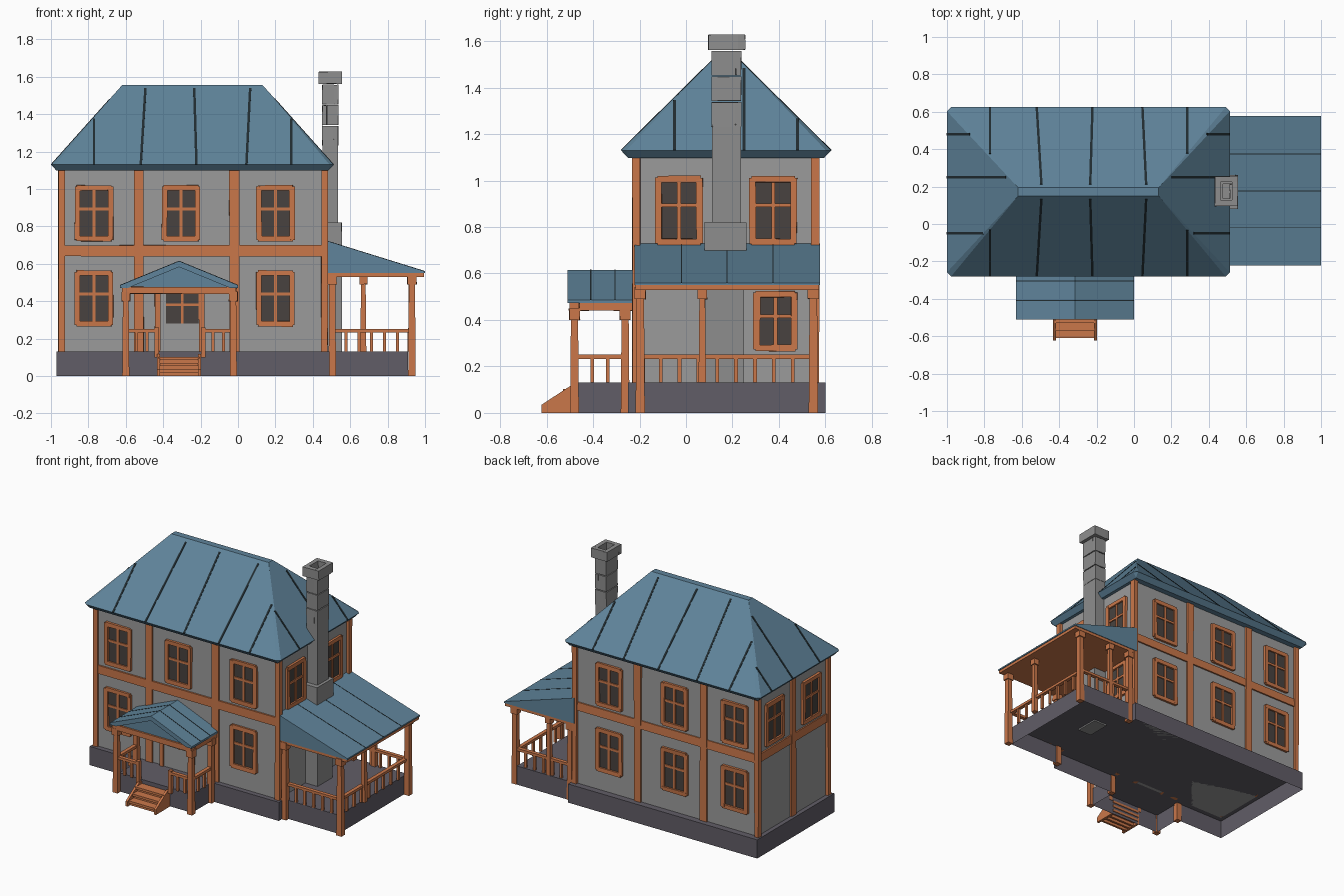
import bpy, bmesh, random
from math import radians
from mathutils import Vector, Matrix

if "Cube" in bpy.data.objects:
    bpy.data.objects.remove(bpy.data.objects["Cube"])
random.seed(4)

def mat(name, r, g, b):
    m = bpy.data.materials.new(name)
    m.diffuse_color = (r, g, b, 1)
    m.use_nodes = True
    m.node_tree.nodes["Principled BSDF"].inputs["Base Color"].default_value = m.diffuse_color
    return m

WOOD = mat("wood", 0.59, 0.185, 0.068)
ROOF = mat("roof_blue", 0.115, 0.23, 0.325)
SEAM = mat("seam_dark", 0.015, 0.025, 0.03)
BASE = mat("base_grey", 0.12, 0.11, 0.135)
GLASS = mat("glass_dark", 0.065, 0.055, 0.05)
PLASTER = mat("plaster_grey", 0.33, 0.33, 0.33)
STONE = mat("stone_grey", 0.27, 0.27, 0.27)
I = Matrix.Identity(4)

def finish(name, bm, m, recalc=True):
    if recalc:
        bmesh.ops.recalc_face_normals(bm, faces=bm.faces[:])
    me = bpy.data.meshes.new(name)
    bm.to_mesh(me)
    bm.free()
    me.materials.append(m)
    ob = bpy.data.objects.new(name, me)
    bpy.context.collection.objects.link(ob)
    return ob

def hull(name, pts, m):
    bm = bmesh.new()
    vs = [bm.verts.new(p) for p in pts]
    bmesh.ops.convex_hull(bm, input=vs)
    bmesh.ops.dissolve_limit(bm, angle_limit=0.01, verts=bm.verts[:], edges=bm.edges[:])
    return finish(name, bm, m)

# several boxes (x0,x1,y0,y1,z0,z1) in one object, optionally hand-hewn by jitter
def boxes(name, spans, m, mx=I, jit=0.0):
    bm = bmesh.new()
    for x0, x1, y0, y1, z0, z1 in spans:
        vs = bmesh.ops.create_cube(bm, size=1)["verts"]
        for v in vs:
            c = Vector((x0 if v.co.x < 0 else x1, y0 if v.co.y < 0 else y1, z0 if v.co.z < 0 else z1))
            c += Vector([random.uniform(-jit, jit) for _ in range(3)])
            v.co = mx @ c
    return finish(name, bm, m)

def beam(name, p0, p1, w, h, m):
    p0, p1 = Vector(p0), Vector(p1)
    d = p1 - p0
    bm = bmesh.new()
    mx = Matrix.Translation((p0 + p1) / 2) @ d.to_track_quat('Y', 'Z').to_matrix().to_4x4() @ Matrix.Diagonal((w, d.length, h, 1))
    bmesh.ops.create_cube(bm, size=1, matrix=mx)
    return finish(name, bm, m)

# foundation under house and both porches: a skirt with a floor, open below
foot = [(-0.97, 0.6), (-0.97, -0.25), (-0.59, -0.25), (-0.59, -0.465), (-0.03, -0.465), (-0.03, -0.25),
        (0.49, -0.25), (0.49, -0.19), (0.91, -0.19), (0.91, 0.565), (0.49, 0.565), (0.49, 0.6)]
bm = bmesh.new()
lo, hi = [[bm.verts.new((x, y, z)) for x, y in foot] for z in (0, 0.13)]
bm.faces.new(hi)
for i in range(len(foot)):
    j = (i + 1) % len(foot)
    bm.faces.new((lo[i], lo[j], hi[j], hi[i]))
finish("foundation", bm, BASE, recalc=False)

# walls and timber framing
boxes("walls", [(-0.94, 0.46, -0.215, 0.555, 0.13, 1.12)], PLASTER)
posts = [(x - 0.017, x + 0.017, y - 0.017, y + 0.017, 0.13, 1.11) for x in (-0.943, 0.463) for y in (-0.214, 0.556)]
boxes("corner_timbers", posts, WOOD, jit=0.002)
mids = [(x - 0.026, x + 0.026, y - 0.012, y + 0.012, 0.13, 1.11) for x in (-0.53, -0.02) for y in (-0.214, 0.554)]
mids += [(x - 0.012, x + 0.012, 0.145, 0.195, 0.13, 1.11) for x in (-0.94, 0.46)]
boxes("wall_timbers", mids, WOOD, jit=0.002)
boxes("floor_band", [(-0.94, 0.46, y - 0.01, y + 0.01, 0.64, 0.70) for y in (-0.214, 0.554)] +
      [(x - 0.01, x + 0.01, -0.21, 0.55, 0.64, 0.70) for x in (-0.94, 0.46)], WOOD, jit=0.002)

# windows: local x along the wall, -y outward
SIDES = {"front": ((0, -0.215, 0), 0), "right": ((0.46, 0, 0), 90),
         "back": ((0, 0.555, 0), 180), "left": ((-0.94, 0, 0), -90)}

def window(side, u, z0, w=0.205, h=0.30):
    loc, a = SIDES[side]
    mx = Matrix.Translation(loc) @ Matrix.Rotation(radians(a), 4, 'Z')
    if side in ("back", "left"):
        u = -u
    a0, a1, z1, t = u - w / 2, u + w / 2, z0 + h, 0.028
    boxes(side + "_window_frame", [(a0, a0 + t, -0.016, 0.01, z0 + .008, z1 - .008), (a1 - t, a1, -0.016, 0.01, z0 + .008, z1 - .008),
          (a0 + .01, a1 - .01, -0.016, 0.01, z0, z0 + t), (a0 + .01, a1 - .01, -0.016, 0.01, z1 - t, z1)], WOOD, mx, 0.002)
    zc = z0 + h * 0.58
    boxes(side + "_window_bars", [(u - 0.008, u + 0.008, -0.011, 0.01, z0 + t, z1 - t),
          (a0 + t, a1 - t, -0.011, 0.01, zc - 0.008, zc + 0.008)], WOOD, mx)
    boxes(side + "_window_glass", [(a0 + 0.01, a1 - 0.01, -0.004, 0.01, z0 + 0.01, z1 - 0.01)], GLASS, mx)

for x in (-0.77, -0.305, 0.20):
    window("front", x, 0.72)
    window("back", x, 0.72)
    window("back", x, 0.265)
    if x != -0.305:
        window("front", x, 0.265)
for y in (-0.03, 0.375):
    window("right", y, 0.72)
    window("left", y, 0.72)
window("right", 0.385, 0.265, 0.19, 0.26)

# front door
boxes("door", [(-0.42, -0.21, -0.222, -0.20, 0.13, 0.50)], PLASTER)
boxes("door_frame", [(-0.445, -0.415, -0.232, -0.20, 0.13, 0.52), (-0.21, -0.18, -0.232, -0.20, 0.13, 0.52),
                     (-0.445, -0.18, -0.232, -0.20, 0.50, 0.53)], WOOD, jit=0.002)
boxes("door_glass", [(-0.385, -0.21, -0.226, -0.21, 0.28, 0.48)], GLASS)
boxes("door_bars", [(-0.304, -0.291, -0.23, -0.21, 0.28, 0.48), (-0.385, -0.21, -0.23, -0.21, 0.375, 0.388)], WOOD)

# hip roof with chamfered eave corners
X0, X1, Y0, Y1, ZE, ZR, c = -1.0, 0.512, -0.28, 0.625, 1.13, 1.555, 0.022
RX, RY = 0.38, 0.43
eave = []
for x, sx in ((X0, 1), (X1, -1)):
    for y, sy in ((Y0, 1), (Y1, -1)):
        eave += [(x + c * sx, y, ZE), (x, y + c * sy, ZE), (x + sx * 0.03, y + sy * 0.03, 1.098)]
hull("hip_roof", eave + [(x, y, ZR) for x in (X0 + RX, X1 - RX) for y in (0.15, 0.195)], ROOF)
for x, lean in ((-0.77, 0), (-0.52, 0.025), (-0.222, -0.012), (0.045, 0.02), (0.284, 0)):
    t = min(1, (x - X0) / RX, (X1 - x) / RX) * 0.96
    beam("front_roof_seam", (x, Y0, ZE), (x + lean, Y0 + RY * t, ZE + 0.425 * t), 0.013, 0.004, SEAM)
    beam("back_roof_seam", (x, Y1, ZE), (x + lean, Y1 - RY * t, ZE + 0.425 * t), 0.013, 0.004, SEAM)
for y in (-0.05, 0.25, 0.48):
    t = min((y - Y0) / RY, (Y1 - y) / RY) * 0.95
    beam("left_roof_seam", (X0, y, ZE), (X0 + RX * t, y, ZE + 0.425 * t), 0.013, 0.004, SEAM)
    beam("right_roof_seam", (X1, y, ZE), (X1 - RX * t, y, ZE + 0.425 * t), 0.013, 0.004, SEAM)

# chimney: lower stack, shaft, block courses and hollow cap
boxes("chimney_stack", [(0.45, 0.555, 0.085, 0.25, 0.12, 0.60)], STONE)
boxes("chimney_foot", [(0.44, 0.555, 0.08, 0.26, 0.55, 0.82)], STONE, jit=0.002)
boxes("chimney_shaft", [(0.452, 0.535, 0.112, 0.236, 0.80, 1.24)], STONE)

def ring(x0, x1, y0, y1, z0, z1, t, flip):
    e, f = (0, t) if flip else (t, 0)
    g = 0.0025
    return [(x0, x0 + t, y0 + e, y1 - f, z0 + g, z1 - g), (x1 - t, x1, y0 + f, y1 - e, z0 + g, z1 - g),
            (x0 + f, x1 - e, y0, y0 + t, z0 + g, z1 - g), (x0 + e, x1 - f, y1 - t, y1, z0 + g, z1 - g)]

courses = []
for i in range(3):
    courses += ring(0.45, 0.537, 0.11, 0.238, 1.23 + 0.11 * i, 1.34 + 0.11 * i, 0.025, i % 2)
boxes("chimney_blocks", courses, STONE, jit=0.0015)
boxes("chimney_cap", ring(0.432, 0.556, 0.096, 0.254, 1.56, 1.63, 0.03, 0), STONE, jit=0.0015)

# porch posts with flared feet and capitals
def post(name, x, y, z0, z1, r=0.016):
    hull(name, [(x + sx * q, y + sy * q, z) for sx in (-1, 1) for sy in (-1, 1) for q, z in ((r + 0.004, z0), (r, z1))], WOOD)
    q = r + 0.008
    boxes(name + "_capital", [(x - q, x + q, y - q, y + q, z1 - 0.05, z1)], WOOD, jit=0.002)

def railing(name, p0, p1, n, z0=0.13, z1=0.25):
    p0, p1 = Vector(p0), Vector(p1)
    beam(name + "_rail", (*p0, z1 - 0.008), (*p1, z1 - 0.008), 0.026, 0.018, WOOD)
    ps = [p0.lerp(p1, (i + 1) / (n + 1)) for i in range(n)]
    boxes(name + "_balusters", [(p.x - .008, p.x + .008, p.y - .008, p.y + .008, z0, z1 - 0.01) for p in ps], WOOD)

# side porch
for x, y in ((0.93, -0.197), (0.93, 0.548), (0.504, -0.197), (0.504, 0.548)):
    post("side_porch_post", x, y, 0, 0.54)
post("side_porch_mid_post", 0.925, 0.07, 0.13, 0.54, 0.012)
post("side_porch_mid_post", 0.67, 0.548, 0.13, 0.54, 0.012)
railing("side_porch_front", (0.51, -0.185), (0.92, -0.185), 5)
railing("side_porch_back", (0.51, 0.548), (0.92, 0.548), 5)
railing("side_porch_right", (0.915, -0.19), (0.915, 0.54), 8)
boxes("side_porch_ceiling", [(0.465, 0.995, -0.218, 0.573, 0.53, 0.552)], WOOD)
hull("side_porch_roof", [(x, y, z) for y in (-0.222, 0.577) for x, z in ((0.46, 0.55), (0.46, 0.728), (1.0, 0.55), (1.0, 0.56))], ROOF)
for y in (-0.02, 0.177, 0.375):
    beam("side_porch_seam", (0.47, y, 0.7245), (1.0, y, 0.56), 0.005, 0.003, SEAM)

# front porch
for x in (-0.6, -0.025):
    post("front_porch_post", x, -0.48, 0, 0.45, 0.015)
    post("front_porch_rear_post", x, -0.262, 0, 0.45, 0.015)
    railing("front_porch_side", (x, -0.47), (x, -0.27), 2)
railing("front_porch_left", (-0.6, -0.475), (-0.43, -0.475), 2)
railing("front_porch_right", (-0.19, -0.475), (-0.02, -0.475), 2)
boxes("front_porch_newels", [(x - 0.012, x + 0.012, -0.488, -0.462, 0.1, 0.26) for x in (-0.435, -0.187)], WOOD)
boxes("front_porch_beams", [(-0.62, -0.01, -0.502, -0.46, 0.44, 0.478), (-0.62, -0.58, -0.46, -0.22, 0.44, 0.478),
                            (-0.045, -0.005, -0.46, -0.22, 0.44, 0.478)], WOOD, jit=0.001)
hull("front_porch_gable", [(x, y, z) for y in (-0.49, -0.21) for x, z in ((-0.60, 0.47), (-0.03, 0.47), (-0.315, 0.598))], ROOF)
for s in (-1, 1):
    hull("front_porch_roof", [(-0.315 + s * u, y, z) for y in (-0.51, -0.21)
         for u, z in ((0, 0.615), (0, 0.583), (0.315, 0.486), (0.315, 0.472), (0.27, 0.472))], ROOF)
    for y in (-0.41, -0.305):
        beam("front_porch_seam", (-0.315, y, 0.615), (-0.315 + s * 0.315, y, 0.486), 0.005, 0.003, SEAM)

# steps with sloping stringers
boxes("front_steps", [(-0.425, -0.205, -0.61 + 0.04 * i, -0.46, 0.02 + 0.033 * i, 0.036 + 0.033 * i) for i in range(3)], WOOD)
boxes("step_risers", [(-0.42, -0.21, -0.595 + 0.04 * i, -0.58 + 0.04 * i, 0, 0.025 + 0.033 * i) for i in range(3)], WOOD)
for x in (-0.432, -0.214):
    hull("step_stringer", [(x + d, y, z) for d in (0, 0.016) for y, z in ((-0.622, 0), (-0.622, 0.035), (-0.495, 0.118), (-0.465, 0.118), (-0.465, 0))], WOOD)
